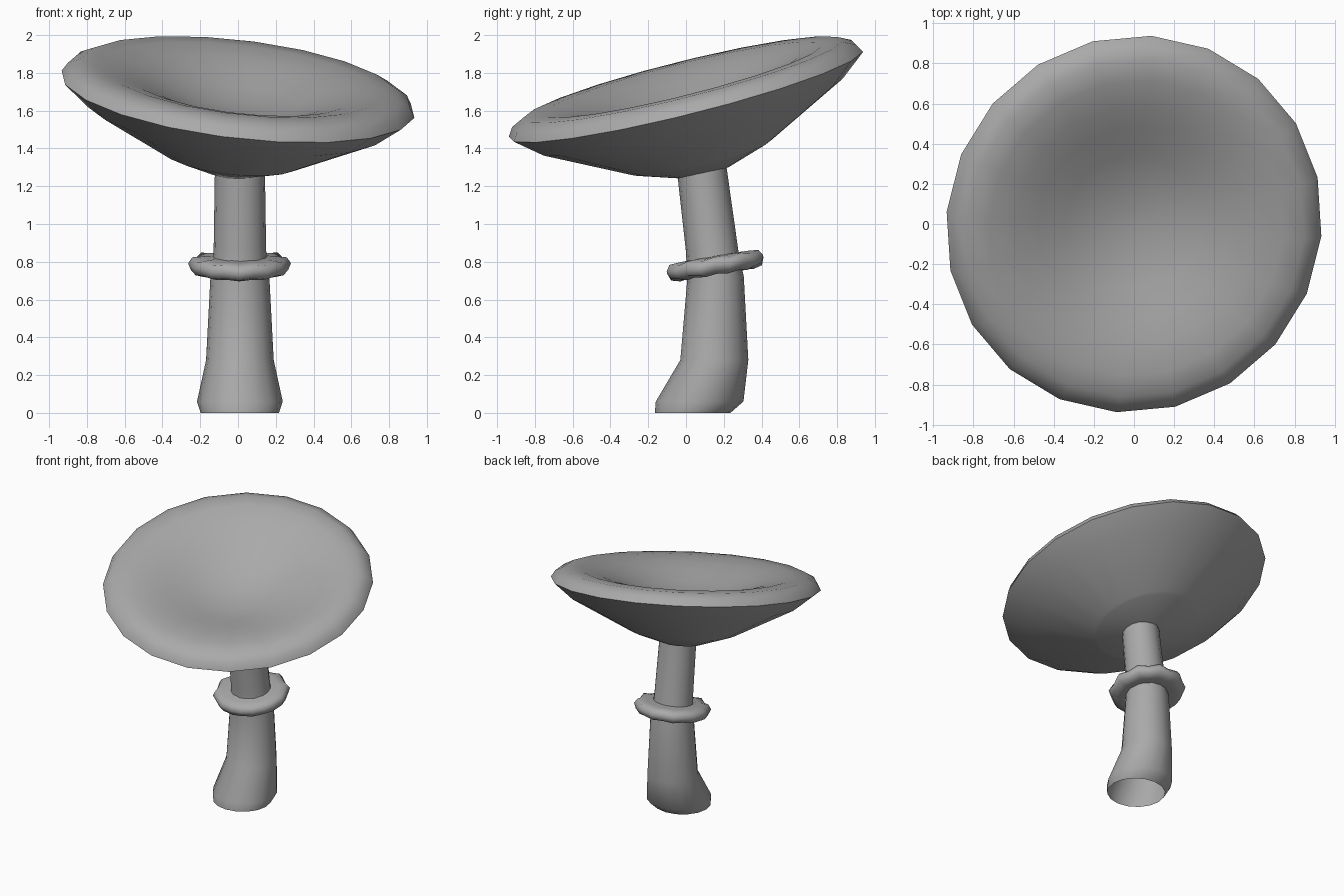
import bpy, bmesh
from math import sin, cos, pi, radians
from mathutils import Vector, Matrix

cube = bpy.data.objects.get("Cube")
if cube:
    bpy.data.objects.remove(cube, do_unlink=True)

grey = bpy.data.materials.new("plain grey")
grey.use_nodes = True
GREY = (0.4, 0.4, 0.4, 1)
grey.diffuse_color = GREY
grey.node_tree.nodes["Principled BSDF"].inputs["Base Color"].default_value = GREY


def loft(name, rings, closed=False, cap_ends=False, matrix=Matrix(), angle=60):
    """Skin a list of equal-length point rings into a smooth object."""
    bm = bmesh.new()
    rows = [[bm.verts.new(matrix @ Vector(p)) for p in ring] for ring in rings]
    n = len(rows[0])
    pairs = list(zip(rows, rows[1:]))
    if closed:
        pairs.append((rows[-1], rows[0]))
    for a, b in pairs:
        for i in range(n):
            j = (i + 1) % n
            bm.faces.new((a[i], a[j], b[j], b[i]))
    if cap_ends:
        bm.faces.new(rows[0][::-1])
        bm.faces.new(rows[-1])
    bmesh.ops.recalc_face_normals(bm, faces=bm.faces)
    mesh = bpy.data.meshes.new(name)
    bm.to_mesh(mesh)
    bm.free()
    mesh.materials.append(grey)
    obj = bpy.data.objects.new(name, mesh)
    bpy.context.collection.objects.link(obj)
    bpy.ops.object.select_all(action='DESELECT')
    obj.select_set(True)
    bpy.context.view_layer.objects.active = obj
    bpy.ops.object.shade_smooth_by_angle(angle=radians(angle))
    return obj


def ellipse(cx, cy, z, rx, ry, sides, turn=0.0):
    angles = [2 * pi * i / sides + turn for i in range(sides)]
    return [(cx + rx * cos(a), cy + ry * sin(a), z) for a in angles]


def tilted(centre, axis):
    turn = Vector((0, 0, 1)).rotation_difference(Vector(axis))
    return Matrix.Translation(centre) @ turn.to_matrix().to_4x4()


# Stem: bent tube, open at the foot (centre y, height, x radius, y radius)
stem = [(0.035, 0, 0.207, 0.2), (0.072, 0.06, 0.227, 0.232),
        (0.15, 0.28, 0.179, 0.18), (0.157, 0.72, 0.156, 0.149),
        (0.138, 0.86, 0.139, 0.139), (0.08, 1.32, 0.132, 0.132)]
loft("stem", [ellipse(0.01, y, z, rx, ry, 16) for y, z, rx, ry in stem])

# Collar: wavy tilted skirt around the stem (radius, height)
collar = [(0.13, -0.04), (0.2, -0.048), (0.25, -0.033), (0.265, 0.005),
          (0.245, 0.038), (0.19, 0.045), (0.13, 0.05)]
SIDES = 20
rings = []
for r, h in collar:
    ring = []
    for i in range(SIDES):
        a = 2 * pi * i / SIDES
        wave = (-1) ** i * 0.007 * (r - 0.13) / 0.13
        ring.append(((r + wave) * cos(a), (r + wave) * sin(a), h + wave))
    rings.append(ring)
loft("collar", rings, closed=True, matrix=tilted((0.008, 0.155, 0.78), (0.0, -0.17, 1)))

# Cap: tilted shallow dish, from underside over the rim into the hollow
cap = [(0.04, -0.43), (0.14, -0.425), (0.365, -0.35), (0.378, -0.345),
       (0.39, -0.339), (0.83, -0.113), (0.968, 0.0), (0.94, 0.045),
       (0.87, 0.08), (0.76, 0.08), (0.62, 0.05), (0.5, 0.012),
       (0.35, -0.042), (0.2, -0.085), (0.04, -0.1)]
loft("cap", [ellipse(0, 0, h, r * 0.975, r, 20, radians(-4.5)) for r, h in cap],
     cap_ends=True, matrix=tilted((0, 0, 1.687), (0.118, -0.25, 1)), angle=80)
